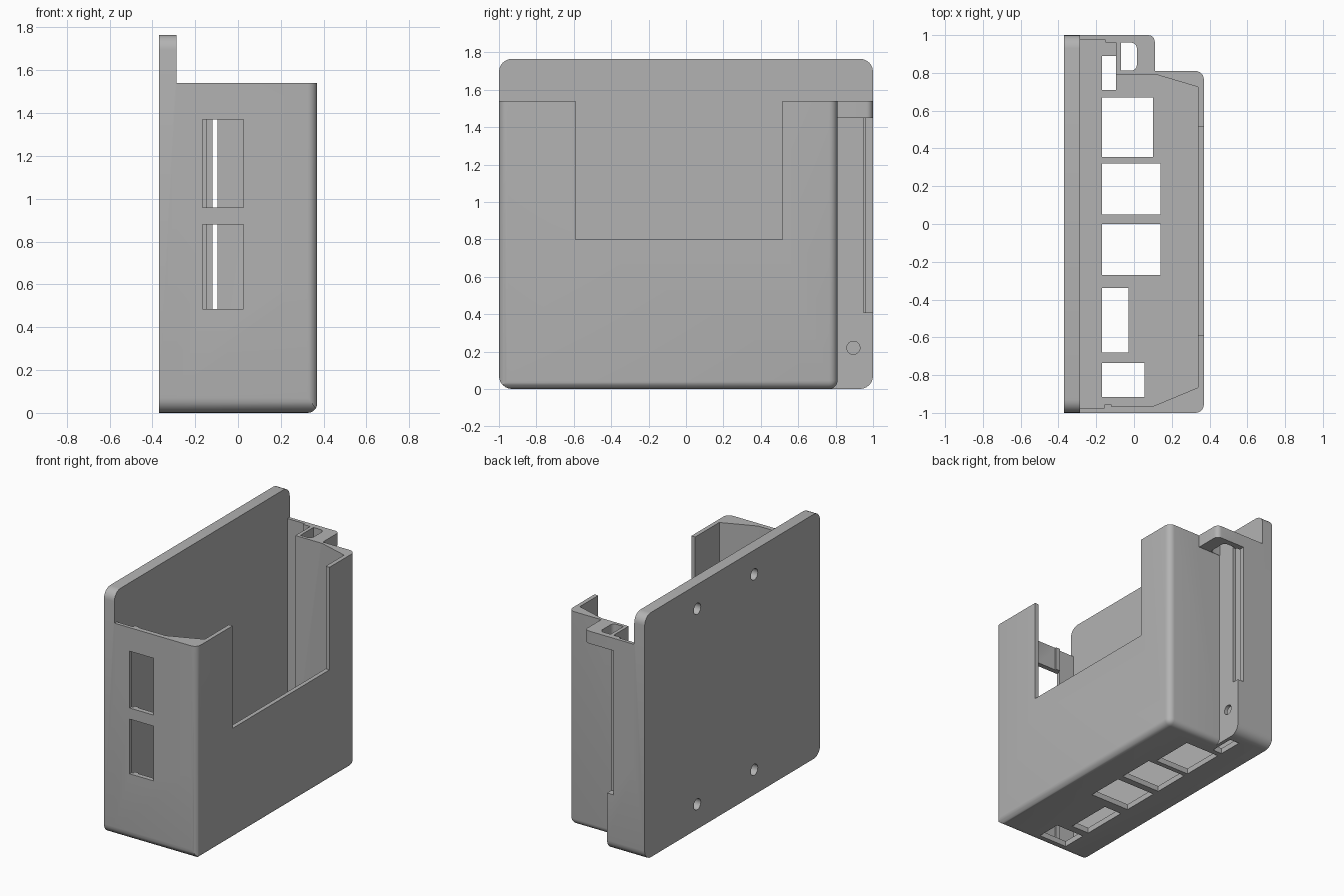
import bpy, bmesh, math
from mathutils import Matrix, Vector

if "Cube" in bpy.data.objects:
    bpy.data.objects.remove(bpy.data.objects["Cube"], do_unlink=True)

GREY = (0.45, 0.45, 0.45, 1)
mat = bpy.data.materials.new("plain_grey")
mat.use_nodes = True
mat.diffuse_color = GREY
mat.node_tree.nodes["Principled BSDF"].inputs["Base Color"].default_value = GREY


def to_object(name, bm):
    bmesh.ops.recalc_face_normals(bm, faces=bm.faces)
    mesh = bpy.data.meshes.new(name)
    bm.to_mesh(mesh)
    bm.free()
    mesh.materials.append(mat)
    obj = bpy.data.objects.new(name, mesh)
    bpy.context.collection.objects.link(obj)
    return obj


def box(name, x, y, z, radius=0, rounded=None):
    """Box from ranges; edges whose midpoint and direction pass the rule are rounded."""
    bm = bmesh.new()
    bmesh.ops.create_cube(bm, size=1)
    lo, hi = Vector((x[0], y[0], z[0])), Vector((x[1], y[1], z[1]))
    for v in bm.verts:
        v.co = Vector([lo[i] if v.co[i] < 0 else hi[i] for i in range(3)])
    if rounded:
        edges = [e for e in bm.edges
                 if rounded((e.verts[0].co + e.verts[1].co) / 2, e.verts[0].co - e.verts[1].co)]
        bmesh.ops.bevel(bm, geom=edges, offset=radius, segments=6, profile=0.5, affect='EDGES')
    return to_object(name, bm)


def prism(name, points, z0, z1):
    """Extrude an xy outline between two heights."""
    bm = bmesh.new()
    face = bm.faces.new([bm.verts.new((px, py, z0)) for px, py in points])
    top = bmesh.ops.extrude_face_region(bm, geom=[face])
    bmesh.ops.translate(bm, vec=(0, 0, z1 - z0),
                        verts=[g for g in top["geom"] if isinstance(g, bmesh.types.BMVert)])
    return to_object(name, bm)


def rod(name, center, radius, depth):
    """Cylinder along x."""
    bm = bmesh.new()
    bmesh.ops.create_cone(bm, cap_ends=True, segments=32, radius1=radius, radius2=radius, depth=depth,
                          matrix=Matrix.Translation(center) @ Matrix.Rotation(math.pi / 2, 4, 'Y'))
    return to_object(name, bm)


def combine(target, tool, operation='DIFFERENCE'):
    """Apply a boolean and discard the tool."""
    mod = target.modifiers.new("cut", 'BOOLEAN')
    mod.operation, mod.object, mod.solver = operation, tool, 'EXACT'
    bpy.context.view_layer.update()
    graph = bpy.context.evaluated_depsgraph_get()
    mesh = bpy.data.meshes.new_from_object(target.evaluated_get(graph))
    target.modifiers.clear()
    target.data = mesh
    bpy.data.objects.remove(tool, do_unlink=True)


def along_x(mid, d):
    return abs(d.x) > 0.01


BACK, FRONT = -0.287, 0.37      # plate face and outer wall
RIM, TOP = 1.54, 1.765

# Tray shell: rounded outer block plus the cable tower on one end
holder = box("holder_tray", (BACK, FRONT), (-1, 0.81), (0, RIM), 0.045,
             lambda m, d: (abs(d.z) > 0.1 and m.x > 0.3) or
             (m.z < 0.01 and (m.x > 0.3 or m.y > 0.5)))
combine(holder, box("tower", (BACK, -0.07), (0.7, 1), (0, RIM)), 'UNION')
combine(holder, box("tower_cap", (-0.2, 0.11), (0.7, 1), (1.45, RIM), 0.035,
                    lambda m, d: abs(d.z) > 0.01 and m.x > 0 and m.y > 0.9), 'UNION')
combine(holder, box("corner_trim", (-1, 1), (-1, 1), (0, TOP), 0.07, along_x), 'INTERSECT')

# Main cavity with thickened corners, edge grooves and a small rib
cavity = [(-0.4, -0.975), (-0.155, -0.975), (-0.155, -0.955), (-0.12, -0.955), (-0.12, -0.965),
          (0.1, -0.965), (0.34, -0.865), (0.34, 0.725), (0.12, 0.79), (-0.095, 0.79),
          (-0.095, 0.96), (-0.15, 0.96), (-0.15, 0.975), (-0.4, 0.975)]
combine(holder, prism("cavity", cavity, 0.04, 2))

# Access notch in the outer wall
combine(holder, box("notch", (0.2, 0.5), (-0.59, 0.515), (0.8, 2)))

# End windows
for z in ((0.485, 0.88), (0.96, 1.37)):
    combine(holder, box("window", (-0.165, 0.025), (-1.1, -0.9), z))

# Floor openings: y start, y end, outer x
for y0, y1, x1 in ((-0.915, -0.735, 0.055), (-0.68, -0.34, -0.03), (-0.27, 0, 0.14),
                   (0.05, 0.32, 0.14), (0.355, 0.67, 0.1), (0.71, 0.89, -0.096)):
    combine(holder, box("floor_opening", (-0.17, x1), (y0, y1), (-0.1, 0.1)))

# Tower slot, cap opening and screw hole
combine(holder, box("slot", (-0.12, 0.02), (0.95, 1.1), (0.41, 1.45)))
combine(holder, box("cap_opening", (-0.07, 0.015), (0.812, 0.96), (1.3, 1.7), 0.03,
                    lambda m, d: abs(d.z) > 0.1 and m.x > 0))
combine(holder, rod("screw_hole", (-0.08, 0.895, 0.22), 0.035, 0.1))

# Back plate with four blind mounting holes
plate = box("back_plate", (-FRONT, BACK), (-1, 1), (0, TOP), 0.07, along_x)
for y in (-0.25, 0.4):
    for z in (0.18, 1.59):
        combine(plate, rod("mount_hole", (-FRONT, y, z), 0.04, 0.1))
combine(holder, plate, 'UNION')

# Smooth the rounded edges only
bpy.ops.object.select_all(action='DESELECT')
holder.select_set(True)
bpy.context.view_layer.objects.active = holder
bpy.ops.object.shade_smooth_by_angle(angle=math.radians(30))
